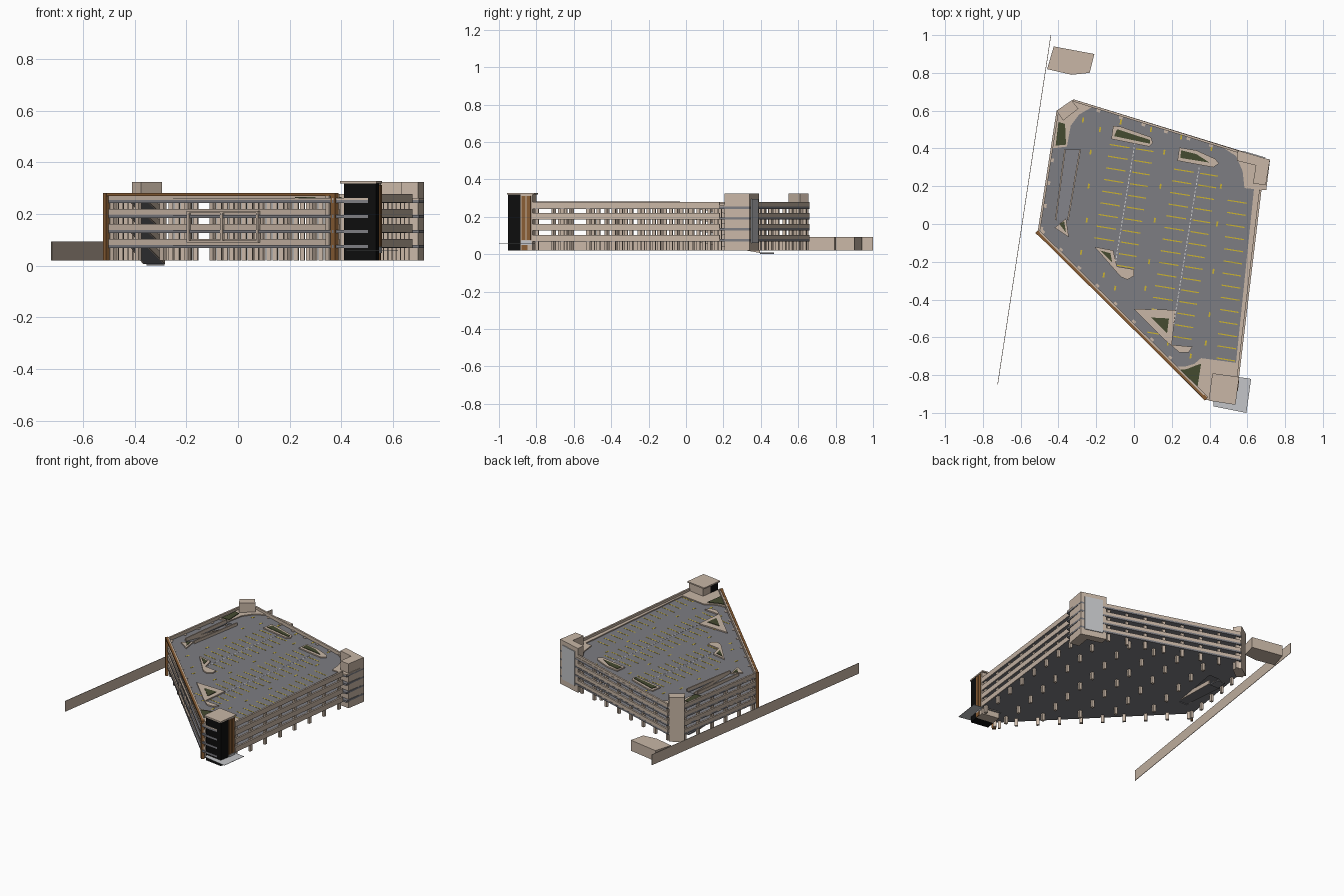
import bpy, bmesh, math
from mathutils import Vector as V

if "Cube" in bpy.data.objects:
    bpy.data.objects.remove(bpy.data.objects["Cube"])


def material(name, rgb):
    m = bpy.data.materials.new(name)
    m.diffuse_color = (*rgb, 1)
    m.use_nodes = True
    m.node_tree.nodes["Principled BSDF"].inputs["Base Color"].default_value = m.diffuse_color
    return m


TAN = material("tan concrete", (.58, .47, .38))
ASPHALT = material("asphalt grey", (.205, .205, .225))
GREEN = material("planting green", (.06, .07, .03))
YELLOW = material("line yellow", (.6, .45, .03))
WHITE = material("dash light grey", (.62, .62, .62))
BROWN = material("timber brown", (.25, .11, .035))
BLACK = material("black glazing", (.004, .004, .004))
GLASS = material("pale glass", (.55, .56, .58))


def build(name, mat, prisms):
    """Each prism is (list of loops, z0, z1[, slope function]); extra loops are holes."""
    bm = bmesh.new()
    for pr in prisms:
        loops, z0, z1 = pr[:3]
        f = pr[3] if len(pr) > 3 else (lambda x, y: 0)
        rings = [[[bm.verts.new((x, y, z + f(x, y))) for x, y in lp] for lp in loops] for z in (z0, z1)]
        for lo, hi in zip(*rings):
            for i in range(len(lo)):
                j = (i + 1) % len(lo)
                bm.faces.new((lo[i], lo[j], hi[j], hi[i]))
        for ring in rings:
            if len(ring) == 1:
                bm.faces.new(ring[0])
            else:
                edges = [bm.edges.get((lp[i - 1], lp[i])) for lp in ring for i in range(len(lp))]
                bmesh.ops.triangle_fill(bm, use_beauty=True, edges=edges)
    bmesh.ops.recalc_face_normals(bm, faces=bm.faces)
    me = bpy.data.meshes.new(name)
    bm.to_mesh(me)
    bm.free()
    me.materials.append(mat)
    ob = bpy.data.objects.new(name, me)
    bpy.context.collection.objects.link(ob)
    return ob


def strip(p, q, w, off=0):
    """Thin rectangle along p-q, shifted to its right-hand side by off."""
    p, q = V(p), V(q)
    d = (q - p).normalized()
    n = V((d.y, -d.x))
    a, b = n * (off + w / 2), n * (off - w / 2)
    return [tuple(p + a), tuple(q + a), tuple(q + b), tuple(p + b)]


def inside(p, poly, margin):
    for i in range(len(poly)):
        a, b = V(poly[i - 1]), V(poly[i])
        d = (b - a).normalized()
        r = p - a
        if d.x * r.y - d.y * r.x < margin:
            return False
    return True


U, W = V((.16, .987)), V((.987, -.16))          # parking grid axes
BASE, TOPS = .02, (.278, .22, .162, .104)       # ground and parapet heights
DECK = TOPS[0] - .023
outline = [(-.51, -.04), (.37, -.93), (.535, -.95), (.675, .18), (.70, .18), (.72, .34), (-.32, .66), (-.41, .60)]
convex = [(-.51, -.04), (.37, -.93), (.535, -.95), (.68, .36), (-.32, .66), (-.41, .60)]
ramp_hole = [(-.415, .02), (-.35, .02), (-.285, .395), (-.365, .395)]

# parking decks with ramp opening
build("parking_decks", ASPHALT, [([outline, ramp_hole], t - .035, t - .023) for t in TOPS])

# ramps falling toward the back, the lowest one ending below ground
slope = lambda x, y: -(y - .02) / .375 * .058
ramps, ramp_walls = [], []
for i, t in enumerate(TOPS):
    f = slope if i < 3 else (lambda x, y: -(y - .02) / .375 * .066)
    z = t - .023
    ramps.append(([ramp_hole], z - .008, z, f))
    for a, b in ((0, 3), (1, 2)):
        ramp_walls.append(([strip(ramp_hole[a], ramp_hole[b], .006)], z - .008, z + .02, f))
ramps.append(([[(-.355, .395), (-.285, .395), (-.295, .47), (-.35, .47)]], 0, .008))
build("ramps", ASPHALT, ramps)
for a, b in ((0, 3), (1, 2)):
    ramp_walls.append(([strip(ramp_hole[a], ramp_hole[b], .008)], DECK, DECK + .02))
build("ramp_walls", TAN, ramp_walls)

# facades: spandrel bands and perimeter columns
sides = {"southwest": ((-.51, -.04), (.385, -.925)), "east": ((.555, -.82), (.675, .18)),
         "north": ((.55, .39), (-.32, .66)), "west": ((-.41, .60), (-.51, -.04))}
for name, (p, q) in sides.items():
    build(name + "_bands", TAN, [([strip(p, q, .012, -.006)], t - .034, t) for t in TOPS])
    n = round((V(q) - V(p)).length / .135)
    cols = []
    for i in range(n + 1):
        s, e = V(p), V(q)
        d = (e - s).normalized()
        c = s.lerp(e, (i + .15) / (n + .3))
        cols.append(([strip(c - d * .01, c + d * .01, .016, -.018)], BASE, TOPS[0] - .02))
    build(name + "_columns", TAN, cols)

# interior columns on the parking grid
cols = []
for b in (-.4, -.19, 0, .17, .35, .53):
    for a in range(-9, 5):
        c = V((0, .3)) + U * a * .15 + W * b
        if inside(c, convex, .05) and not (c.x < -.27 and c.y > 0):
            cols.append(([strip(c - U * .009, c + U * .009, .018)], BASE, DECK - .005))
build("interior_columns", TAN, cols)

# brown frame and projecting surround on the long diagonal side
p, q = (V(v) for v in sides["southwest"])
d = (q - p).normalized()
build("diagonal_frame", BROWN, [
    ([strip(p, q, .014, .005)], .270, .281),
    ([strip(p - d * .004, p + d * .012, .02, .004)], BASE, .281),
    ([strip(q - d * .025, q, .02, .004)], BASE, .281)])
build("diagonal_surround", TAN,
      [([strip(p.lerp(q, t), p.lerp(q, t + .01), .012, .004)], .09, .212) for t in (.355, .5, .655)] +
      [([strip(p.lerp(q, .355), p.lerp(q, .665), .012, .004)], z, z + .007) for z in (.09, .205)] +
      [([strip(p.lerp(q, .955), p.lerp(q, .97), .012, .002)], BASE, .278)])

# raised kerb border around the top asphalt
drive = [(-.5, -.043), (.2, -.752), (.27, -.755), (.32, -.74), (.355, -.71), (.54, -.735), (.635, .185),
         (.585, .19), (.575, .28), (.54, .36), (.47, .405), (.40, .43), (-.22, .62), (-.29, .58),
         (-.335, .52), (-.355, .41), (-.435, .40)]
build("kerb_border", TAN, [([outline, drive], DECK - .002, DECK + .007)])

# traffic islands and planting
islands = [
    [(-.11, .52), (-.07, .515), (.09, .46), (.10, .43), (.08, .41), (-.12, .45)],
    [(.24, .405), (.33, .39), (.43, .345), (.45, .32), (.42, .30), (.23, .335)],
    [(-.21, -.12), (-.11, -.14), (-.09, -.225), (0, -.24), (0, -.275), (-.035, -.295), (-.07, -.28)],
    [(0, -.45), (.22, -.455), (.2, -.64), (.31, -.65), (.29, -.68), (.24, -.68), (.17, -.62)],
    [(-.42, -.02), (-.36, .03), (-.345, -.07)]]
build("traffic_islands", TAN, [([i], DECK, DECK + .008) for i in islands])
beds = [
    [(-.09, .502), (.085, .445), (.085, .425), (-.105, .465)],
    [(.25, .39), (.33, .37), (.40, .325), (.245, .35)],
    [(-.18, -.14), (-.125, -.155), (-.115, -.205)],
    [(.09, -.495), (.185, -.5), (.175, -.58)],
    [(-.395, .0), (-.37, .015), (-.36, -.045)],
    [(-.40, .54), (-.365, .53), (-.36, .42), (-.415, .415)],
    [(.22, -.775), (.28, -.768), (.325, -.75), (.355, -.74), (.335, -.87)]]
build("planting_beds", GREEN, [([b], DECK + .004, DECK + .011) for b in beds])

# parking bay lines
lines, dashes = [], []
for origin, n in (((0, .40), 11), ((.34, .27), 15)):
    for i in range(n):
        c = V(origin) - U * i * .0625
        for b0, b1 in ((-.13, -.025), (.01, .105)):
            if n == 15 or i < 9 or b0 > 0:
                lines.append(([strip(c + W * b0, c + W * b1, .006)], DECK, DECK + .001))
        for k in range(3):
            s = c + U * (.03 - k * .021)
            dashes.append(([strip(s, s - U * .012, .005)], DECK, DECK + .001))
for i in range(14):
    c = V((.595, .11)).lerp(V((.535, -.725)), i / 13)
    lines.append(([strip(c, c - W * .1, .006)], DECK, DECK + .001))
build("bay_lines", YELLOW, lines)
build("bay_divider_dashes", WHITE, dashes)

# lane direction marks
marks = [(-.27, .55), (-.18, .5), (-.07, .54), (.09, .5), (.25, .46), (.41, .40), (-.23, .38), (-.24, .2),
         (-.25, .02), (.16, .38), (.14, .2), (.11, .02), (.08, -.2), (.06, -.34), (-.1, -.34), (-.16, -.27),
         (-.28, -.15), (.46, .2), (.44, 0), (.42, -.25), (.4, -.48), (.38, -.63), (.18, -.63), (.3, -.7)]
build("lane_marks", YELLOW, [([strip(V(m) - U * .013, V(m) + U * .013, .009)], DECK, DECK + .001) for m in marks])

# front stair tower: black glazed nose, tan rear, brown panels, roof slab
build("front_tower_glazing", BLACK, [([[(.41, -.932), (.535, -.951), (.546, -.885), (.42, -.868)]], BASE, .318)])
build("front_tower_core", TAN, [([[(.422, -.868), (.544, -.886), (.553, -.82), (.43, -.80)]], BASE, .318)])
e0, e1 = V((.544, -.886)), V((.553, -.82))
build("front_tower_panels", BROWN, [
    ([strip(e0.lerp(e1, a), e0.lerp(e1, b), .006, .002)], .075, .312) for a, b in ((.1, .42), (.52, .85))] + [
    ([strip(e0.lerp(e1, .1), e0.lerp(e1, .6), .006, .002)], BASE, .05)])
build("front_tower_door", GLASS, [([strip(e0.lerp(e1, .05), e0.lerp(e1, .9), .006, .002)], .05, .073)])
build("front_tower_roof", TAN, [([[(.395, -.935), (.537, -.957), (.557, -.81), (.415, -.79)]], .318, .327)])
build("entrance_canopy", GLASS, [([[(.42, -.79), (.62, -.82), (.595, -1), (.42, -.965)]], .058, .060)])

# rear right stair tower with tall window
build("rear_right_tower", TAN, [([[(.55, .39), (.72, .34), (.697, .205), (.63, .215), (.645, .31), (.545, .335)]],
                                 BASE, .325)])
a, b = V((.72, .34)), V((.55, .39))
build("rear_tower_window", GLASS, [([strip(a.lerp(b, .15), a.lerp(b, .85), .006, .002)], .06, .295)])

# rear left stair tower
build("rear_left_tower", TAN, [([[(-.41, .60), (-.33, .655), (-.295, .61), (-.375, .548)]], BASE, .325)])

# outlying boundary wall and low building
build("boundary_wall", TAN, [([strip((-.44, 1), (-.722, -.85), .003)], BASE, .093)])
build("low_outbuilding", TAN, [([[(-.425, .94), (-.21, .90), (-.235, .80), (-.33, .79), (-.46, .82)]], BASE, .093)])
